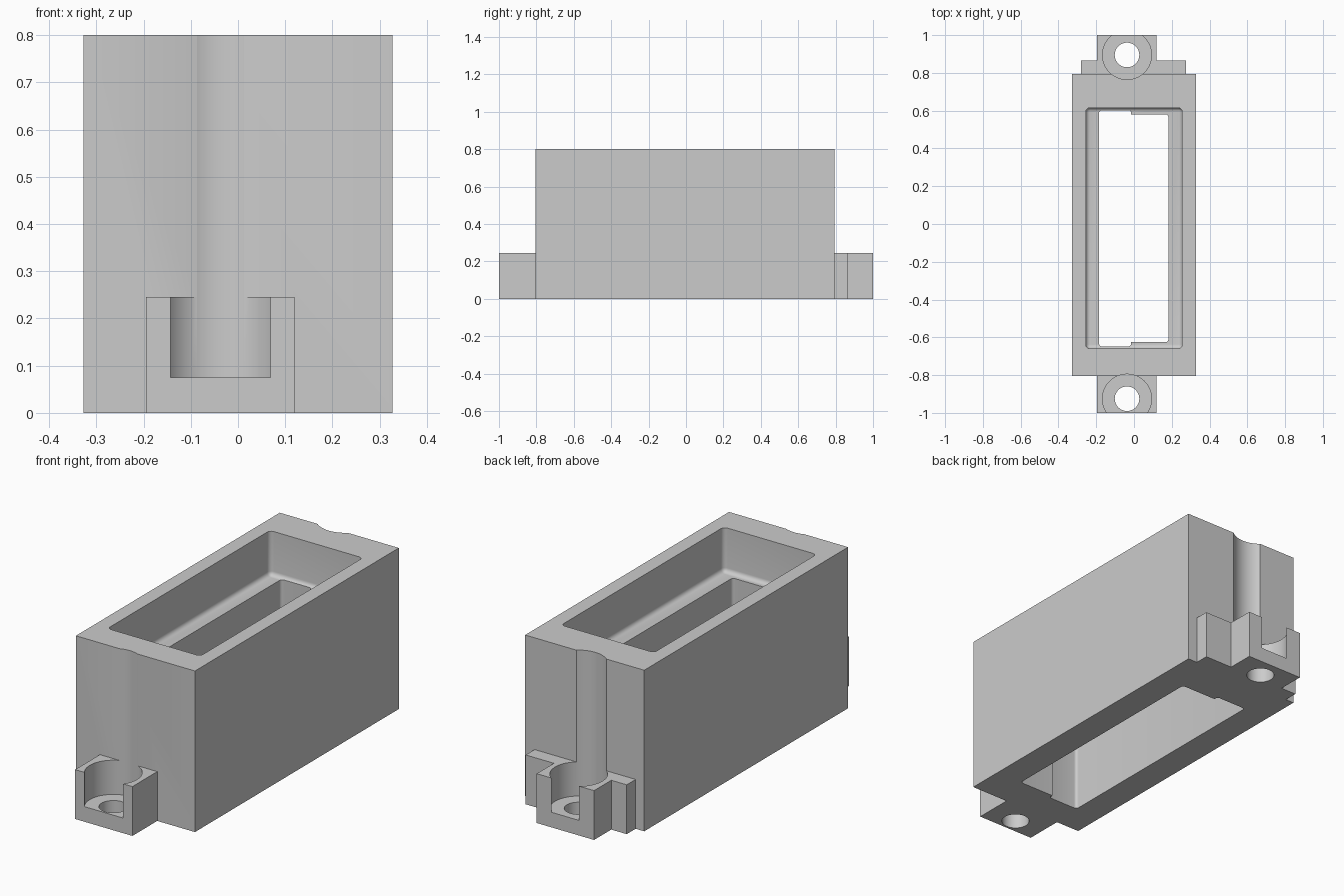
import bpy, bmesh, math
from mathutils import Matrix, Vector

default = bpy.data.objects.get("Cube")
if default:
    bpy.data.objects.remove(default, do_unlink=True)

grey = bpy.data.materials.new("plain grey")
grey.use_nodes = True
colour = (0.6, 0.6, 0.6, 1)
grey.diffuse_color = colour
grey.node_tree.nodes["Principled BSDF"].inputs["Base Color"].default_value = colour


def finish(name, bm):
    bmesh.ops.recalc_face_normals(bm, faces=bm.faces)
    mesh = bpy.data.meshes.new(name)
    bm.to_mesh(mesh)
    bm.free()
    mesh.materials.append(grey)
    ob = bpy.data.objects.new(name, mesh)
    bpy.context.collection.objects.link(ob)
    return ob


def box(name, x, y, z, radius=0, upright_only=False):
    """Box between limits, with optional rounded edges."""
    bm = bmesh.new()
    lo, hi = Vector((x[0], y[0], z[0])), Vector((x[1], y[1], z[1]))
    bmesh.ops.create_cube(bm, size=1, matrix=Matrix.Translation((lo + hi) / 2)
                          @ Matrix.Diagonal((*(hi - lo), 1)))
    if radius:
        edges = [e for e in bm.edges if not upright_only
                 or abs(e.verts[0].co.z - e.verts[1].co.z) > 0.1]
        bmesh.ops.bevel(bm, geom=edges, offset=radius, segments=6,
                        profile=0.5, affect='EDGES')
    return finish(name, bm)


def cylinder(name, x, y, z, radius):
    bm = bmesh.new()
    bmesh.ops.create_cone(bm, cap_ends=True, segments=64, radius1=radius, radius2=radius,
                          depth=z[1] - z[0],
                          matrix=Matrix.Translation((x, y, sum(z) / 2)))
    return finish(name, bm)


def combine(target, tool, operation):
    mod = target.modifiers.new(tool.name, 'BOOLEAN')
    mod.object, mod.operation, mod.solver = tool, operation, 'EXACT'
    bpy.context.view_layer.objects.active = target
    bpy.ops.object.modifier_apply(modifier=mod.name)
    bpy.data.objects.remove(tool, do_unlink=True)


# Main block with the mounting tabs and the rear shoulder
tab_x, tab_z = (-0.195, 0.12), (0, 0.245)
housing = box("housing", (-0.327, 0.327), (-0.805, 0.795), (0, 0.8))
for tab in (box("front_tab", tab_x, (-1, -0.7), tab_z),
            box("rear_shoulder", (-0.28, 0.275), (0.7, 0.865), tab_z),
            box("rear_tab", tab_x, (0.7, 1), tab_z)):
    combine(housing, tab, 'UNION')

# Filleted upper pocket and the stepped window through its floor
through = (-0.2, 1)
for cutter in (box("pocket", (-0.255, 0.255), (-0.66, 0.615), (0.58, 1), 0.022),
               box("window_long", (-0.185, -0.015), (-0.648, 0.602), through, 0.015, True),
               box("window_short", (-0.06, 0.182), (-0.625, 0.58), through, 0.015, True)):
    combine(housing, cutter, 'DIFFERENCE')

# Screw holes with clearance grooves running up the end walls
for y in (-0.925, 0.895):
    combine(housing, cylinder("clearance", -0.037, y, (0.075, 1), 0.13), 'DIFFERENCE')
    combine(housing, cylinder("screw_hole", -0.037, y, (-0.2, 0.2), 0.065), 'DIFFERENCE')

bpy.ops.object.select_all(action='DESELECT')
housing.select_set(True)
bpy.context.view_layer.objects.active = housing
bpy.ops.object.shade_smooth_by_angle(angle=math.radians(30))
